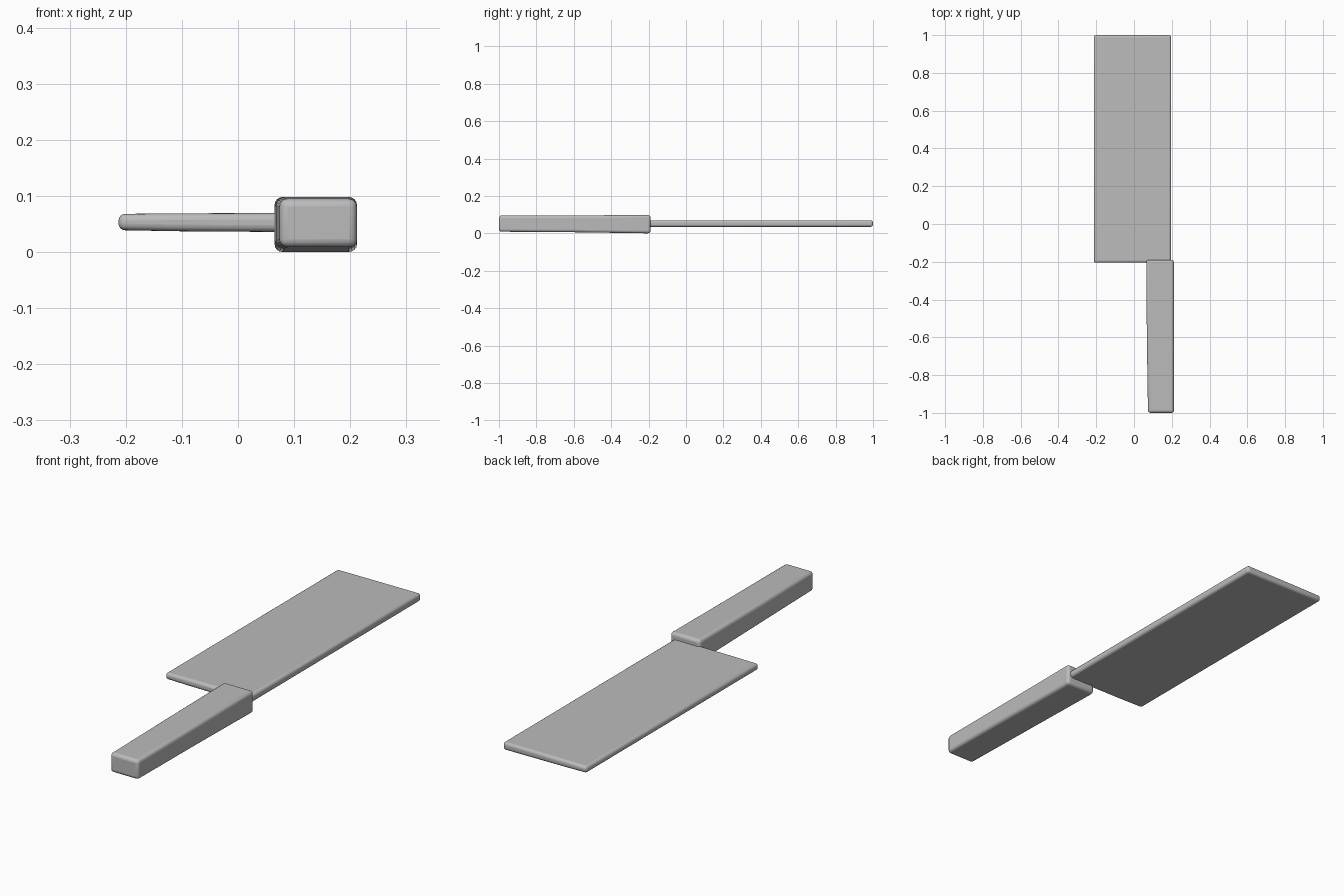
import bpy, bmesh

if "Cube" in bpy.data.objects:
    bpy.data.objects.remove(bpy.data.objects["Cube"])


def material(name, rgb):
    m = bpy.data.materials.new(name)
    m.diffuse_color = (*rgb, 1)
    m.use_nodes = True
    m.node_tree.nodes["Principled BSDF"].inputs["Base Color"].default_value = m.diffuse_color
    return m


def loft(name, sections, axis, bevel, mat):
    """Rounded box lofted through rectangles: (position, (min, max), (zmin, zmax))."""
    bm = bmesh.new()
    rings = []
    for p, (a, b), (z0, z1) in sections:
        corners = [(a, z0), (b, z0), (b, z1), (a, z1)]
        rings.append([bm.verts.new((u, p, z) if axis == 'Y' else (p, u, z))
                      for u, z in corners])
    for r, s in zip(rings, rings[1:]):
        for i in range(4):
            j = (i + 1) % 4
            bm.faces.new((r[i], r[j], s[j], s[i]))
    bm.faces.new(rings[0])
    bm.faces.new(rings[-1])
    bmesh.ops.recalc_face_normals(bm, faces=bm.faces)
    me = bpy.data.meshes.new(name)
    bm.to_mesh(me)
    bm.free()
    ob = bpy.data.objects.new(name, me)
    bpy.context.collection.objects.link(ob)
    me.materials.append(mat)
    mod = ob.modifiers.new("rounded_edges", 'BEVEL')
    mod.width = bevel
    mod.segments = 4
    mod.limit_method = 'ANGLE'
    mod.angle_limit = 0.6
    bpy.ops.object.select_all(action='DESELECT')
    ob.select_set(True)
    bpy.context.view_layer.objects.active = ob
    bpy.ops.object.shade_smooth_by_angle(angle=0.7)
    return ob


grey = material("grey", (0.5, 0.5, 0.5))

# Flat blade, slightly thinner toward the cutting edge
loft("blade", [
    (-0.213, (-0.205, 1.0), (0.039, 0.068)),
    (-0.10, (-0.205, 1.0), (0.037, 0.069)),
    (0.197, (-0.205, 1.0), (0.035, 0.070)),
], 'X', 0.012, grey)

# Square handle, slightly thicker where it meets the blade
loft("handle", [
    (-1.0, (0.074, 0.212), (0.009, 0.095)),
    (-0.60, (0.068, 0.212), (0.006, 0.096)),
    (-0.19, (0.065, 0.212), (0.0, 0.098)),
], 'Y', 0.014, grey)
